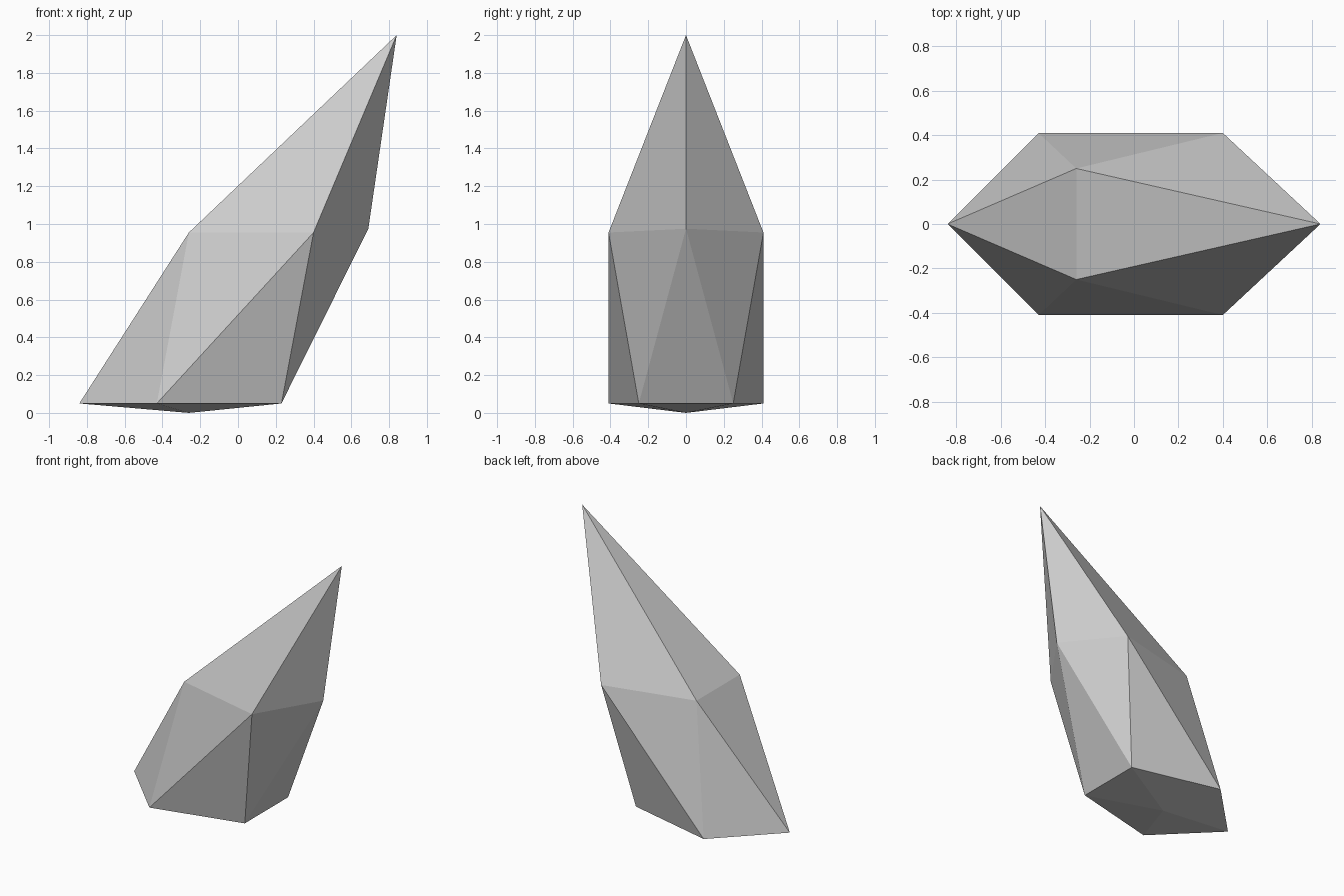
import bpy
import bmesh

cube = bpy.data.objects.get("Cube")
if cube:
    bpy.data.objects.remove(cube, do_unlink=True)


def make_material(name, rgb):
    mat = bpy.data.materials.new(name)
    mat.use_nodes = True
    mat.diffuse_color = (*rgb, 1)
    mat.node_tree.nodes["Principled BSDF"].inputs["Base Color"].default_value = (*rgb, 1)
    return mat


def ring(bm, points):
    return [bm.verts.new(p) for p in points]


bm = bmesh.new()

# Two offset five-sided rings, counter-clockwise
upper = ring(bm, [(0.69, 0, 0.975), (0.4, 0.41, 0.955), (-0.26, 0.25, 0.955),
                  (-0.26, -0.25, 0.955), (0.4, -0.41, 0.955)])
lower = ring(bm, [(0.23, 0.25, 0.05), (-0.43, 0.41, 0.05), (-0.84, 0, 0.05),
                  (-0.43, -0.41, 0.05), (0.23, -0.25, 0.05)])

# Leaning point and shallow underside
tip = bm.verts.new((0.84, 0, 2))
base = bm.verts.new((-0.26, 0, 0))

# Triangular facets: point, zigzag band, underside
for i in range(5):
    j = (i + 1) % 5
    bm.faces.new((tip, upper[i], upper[j]))
    bm.faces.new((upper[i], lower[i], upper[j]))
    bm.faces.new((lower[i], lower[j], upper[j]))
    bm.faces.new((base, lower[j], lower[i]))
bmesh.ops.recalc_face_normals(bm, faces=bm.faces[:])

mesh = bpy.data.meshes.new("crystal_shard")
bm.to_mesh(mesh)
bm.free()
mesh.materials.append(make_material("pale grey stone", (0.6, 0.6, 0.6)))
shard = bpy.data.objects.new("crystal_shard", mesh)
bpy.context.collection.objects.link(shard)
